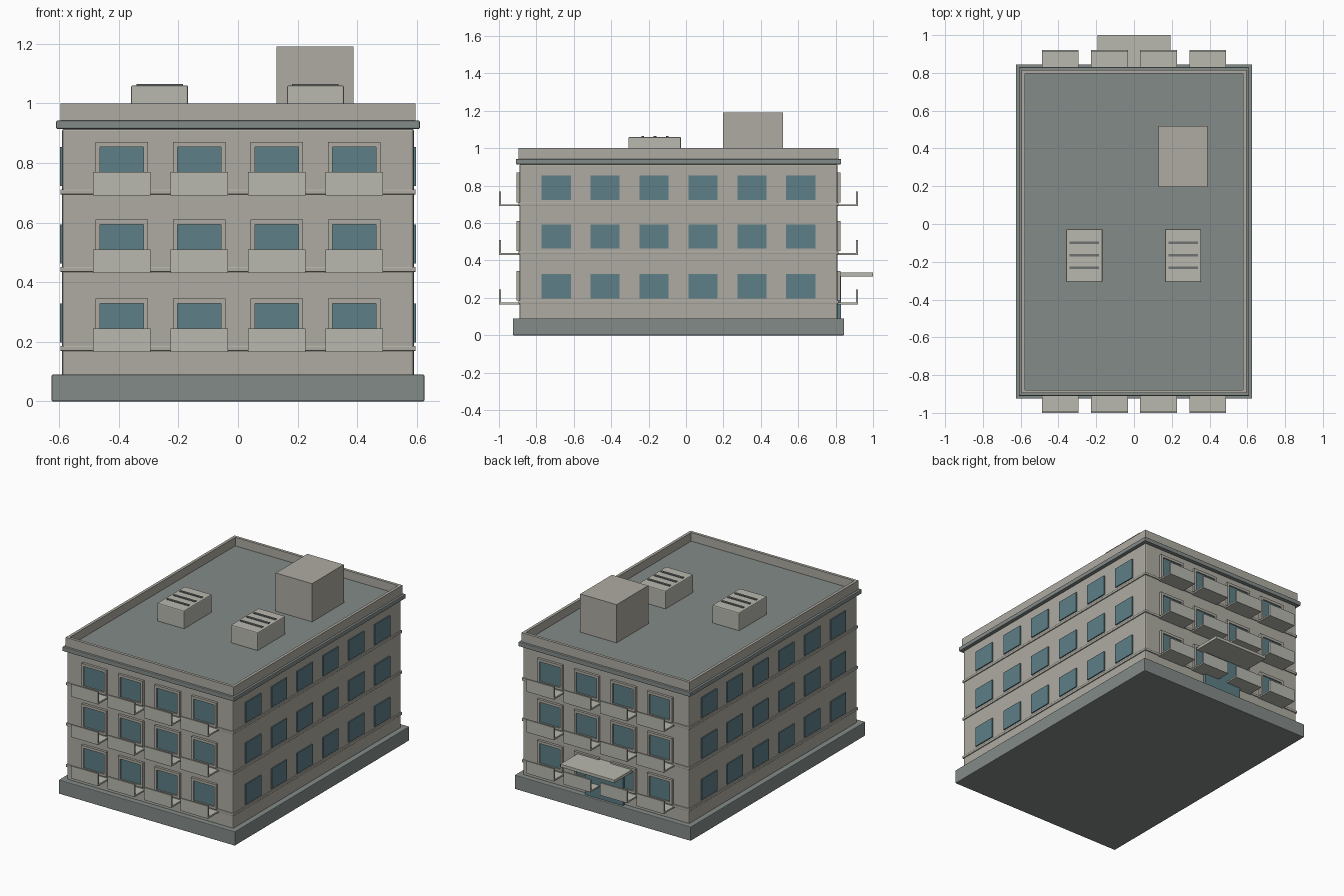
import bpy, bmesh

if "Cube" in bpy.data.objects:
    bpy.data.objects.remove(bpy.data.objects["Cube"])

YF, YB = -0.89, 0.81            # front and back wall planes
YC = (YF + YB) / 2
HX = 0.59                       # half width of the walls
COLS = (-0.39, -0.13, 0.13, 0.39)
FLOORS = (0.165, 0.43, 0.69)    # underside of each floor ledge


def material(name, rgb):
    m = bpy.data.materials.new(name)
    m.diffuse_color = (*rgb, 1)
    m.use_nodes = True
    m.node_tree.nodes["Principled BSDF"].inputs["Base Color"].default_value = m.diffuse_color
    return m


WALL = material("wall_stone", (0.42, 0.41, 0.36))
LIGHT = material("light_stone", (0.48, 0.48, 0.43))
DARK = material("dark_grey", (0.23, 0.26, 0.25))
GLASS = material("window_glass", (0.11, 0.21, 0.24))
SLAT = material("vent_slat", (0.16, 0.17, 0.17))


def boxes(name, items, mat, bevel=0.0):
    """One object made of axis-aligned boxes (x0, x1, y0, y1, z0, z1)."""
    bm = bmesh.new()
    for b in items:
        lo = [min(b[i], b[i + 1]) for i in (0, 2, 4)]
        hi = [max(b[i], b[i + 1]) for i in (0, 2, 4)]
        for v in bmesh.ops.create_cube(bm, size=1)["verts"]:
            v.co = [lo[i] if v.co[i] < 0 else hi[i] for i in range(3)]
    me = bpy.data.meshes.new(name)
    bm.to_mesh(me)
    bm.free()
    me.materials.append(mat)
    ob = bpy.data.objects.new(name, me)
    bpy.context.collection.objects.link(ob)
    if bevel:
        mod = ob.modifiers.new("edge_bevel", "BEVEL")
        mod.width, mod.segments = bevel, 2
    return ob


def slab(grow, z0, z1):
    """Box covering the wall footprint, grown outwards on all sides."""
    return (-HX - grow, HX + grow, YF - grow, YB + grow, z0, z1)


# Main masses
boxes("plinth", [slab(0.035, 0, 0.09)], DARK, 0.004)
boxes("walls", [slab(0, 0.002, 0.915)], WALL, 0.008)
boxes("floor_ledges", [slab(0.006, z + 0.004, z + 0.021) for z in FLOORS], WALL, 0.003)
boxes("cornice", [slab(0.02, 0.914, 0.942)], DARK, 0.004)
boxes("roof_deck", [slab(-0.01, 0.935, 0.945)], DARK)

# Parapet ring
o, t = 0.006, 0.018
X, F, B = HX + o, YF - o, YB + o
boxes("parapet", [(-X, -X + t, F, B, 0.94, 1), (X - t, X, F, B, 0.94, 1),
                  (-X + t, X - t, F, F + t, 0.94, 1),
                  (-X + t, X - t, B - t, B, 0.94, 1)], WALL)

# Side windows
panes = []
for s in (-1, 1):
    for z in FLOORS:
        for i in range(6):
            y = -0.04 + (i - 2.5) * 0.2615
            panes.append((s * (HX - 0.01), s * (HX + 0.007), y - 0.078, y + 0.078,
                          z + 0.033, z + 0.163))
boxes("side_window_panes", panes, GLASS)

# Framed windows and balconies, front and back
for side, y, d in (("front", YF, -1), ("back", YB, 1)):
    frames, glass, balconies = [], [], []
    for z in FLOORS:
        for x in COLS:
            zb, zt = z + 0.02, z + 0.18
            a, b = y - d * 0.005, y + d * 0.016
            frames += [(x - 0.088, x - 0.073, a, b, zb, zt),
                       (x + 0.073, x + 0.088, a, b, zb, zt),
                       (x - 0.073, x + 0.073, a, b, zt - 0.017, zt),
                       (x - 0.073, x + 0.073, a, b, zb, zb + 0.015)]
            glass.append((x - 0.073, x + 0.073, a, y + d * 0.008, zb + 0.013, zt - 0.017))
            balconies += [(x - 0.097, x + 0.097, y, y + d * 0.108, z, z + 0.01),
                          (x - 0.097, x + 0.097, y + d * 0.1, y + d * 0.11, z, z + 0.08)]
    boxes(side + "_window_frames", frames, WALL)
    boxes(side + "_window_panes", glass, GLASS)
    boxes(side + "_balconies", balconies, LIGHT)

# Rear entrance
boxes("entrance_door", [(-0.135, 0.135, YB - 0.01, YB + 0.02, 0.09, 0.315)], GLASS)
boxes("entrance_canopy", [(-0.193, 0.193, YB, 1.0, 0.315, 0.335)], LIGHT, 0.002)

# Rooftop stair house and vent units
boxes("stair_house", [(0.13, 0.388, 0.197, 0.518, 0.94, 1.19)], WALL)
AC_X = (-0.263, 0.26)
boxes("vent_units", [(x - 0.096, x + 0.096, -0.308, -0.027, 0.94, 1.06) for x in AC_X],
      LIGHT, 0.006)
boxes("vent_slats", [(x - 0.078, x + 0.078, y - 0.007, y + 0.007, 1.055, 1.065)
                     for x in AC_X for y in (-0.232, -0.166, -0.1)], SLAT)
